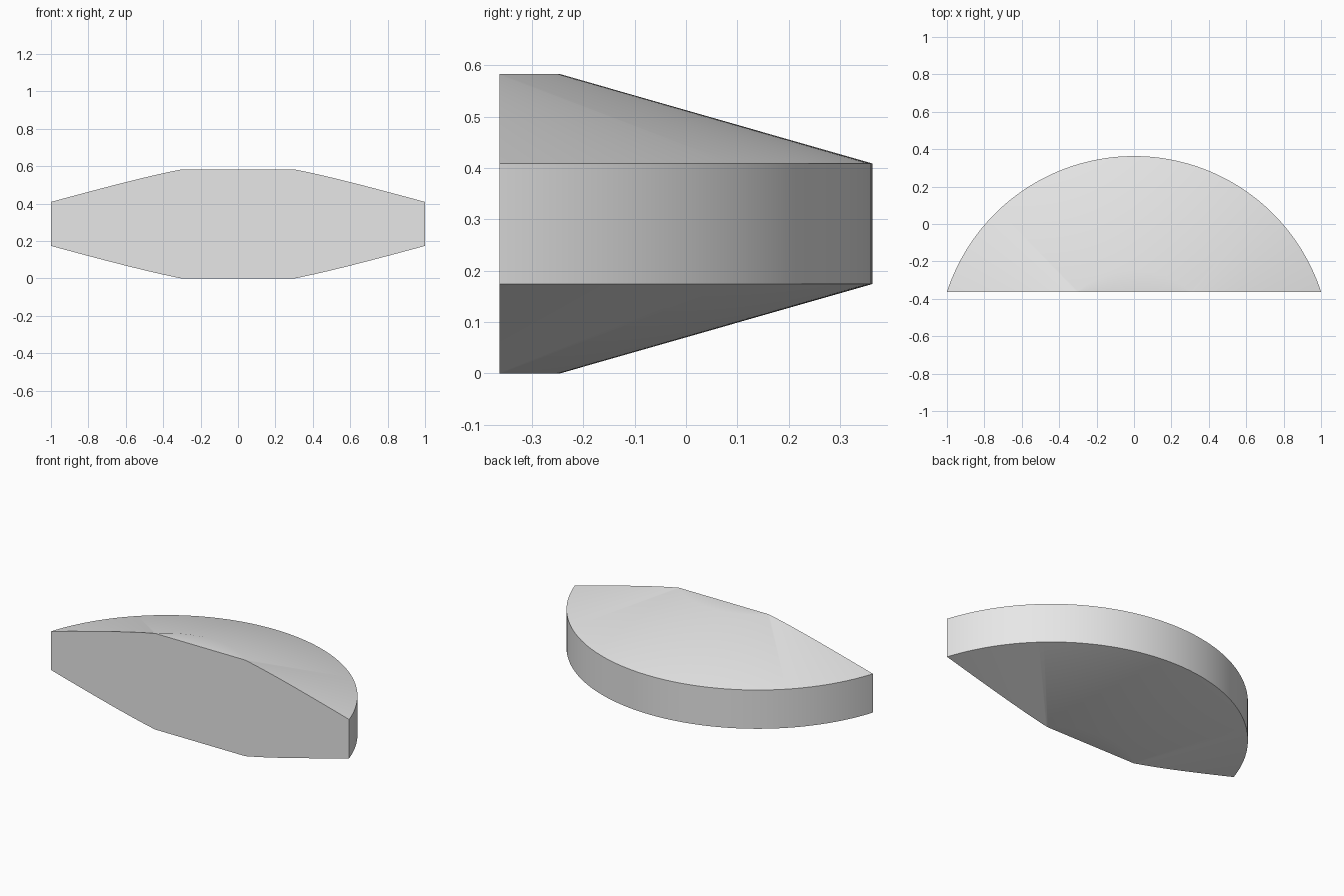
import bpy
import bmesh
import math
from mathutils import Vector

default_cube = bpy.data.objects.get("Cube")
if default_cube:
    bpy.data.objects.remove(default_cube, do_unlink=True)

RADIUS = 1.052       # outer rim of the full disc
CAP_RADIUS = 0.444   # flat centre of the full disc
INNER = 0.2          # start of the profile, inside the part cut away
HEIGHT = 0.583
RIM_LOW, RIM_HIGH = 0.174, 0.409
FRONT = -0.363       # flat front cut
AXIS = Vector((0, -FRONT - RADIUS, 0))
SEGMENTS = 128

# Plain grey material
grey = bpy.data.materials.new("light_grey")
grey.use_nodes = True
colour = (0.8, 0.8, 0.8, 1)
grey.diffuse_color = colour
grey.node_tree.nodes["Principled BSDF"].inputs["Base Color"].default_value = colour

# Turn the bevelled disc profile through half a circle
bm = bmesh.new()
profile = [(INNER, 0), (CAP_RADIUS, 0), (RADIUS, RIM_LOW),
           (RADIUS, RIM_HIGH), (CAP_RADIUS, HEIGHT), (INNER, HEIGHT)]
verts = [bm.verts.new(AXIS + Vector((r, 0, z))) for r, z in profile]
edges = [bm.edges.new(pair) for pair in zip(verts, verts[1:])]
bmesh.ops.spin(bm, geom=verts + edges, cent=AXIS, axis=(0, 0, 1),
               angle=math.pi, steps=SEGMENTS)
bmesh.ops.remove_doubles(bm, verts=bm.verts[:], dist=0.0001)

# Slice off the front and close it with one flat face
bmesh.ops.bisect_plane(bm, geom=bm.verts[:] + bm.edges[:] + bm.faces[:],
                       plane_co=(0, FRONT, 0), plane_no=(0, -1, 0),
                       clear_outer=True)
rim = [e for e in bm.edges if e.is_boundary]
bmesh.ops.edgeloop_fill(bm, edges=rim)
bmesh.ops.recalc_face_normals(bm, faces=bm.faces[:])

mesh = bpy.data.meshes.new("disc_segment")
bm.to_mesh(mesh)
bm.free()
mesh.materials.append(grey)
segment = bpy.data.objects.new("disc_segment", mesh)
bpy.context.collection.objects.link(segment)

# Smooth the curved sides, keep the rims sharp
bpy.ops.object.select_all(action="DESELECT")
segment.select_set(True)
bpy.context.view_layer.objects.active = segment
bpy.ops.object.shade_smooth_by_angle(angle=math.radians(30))
